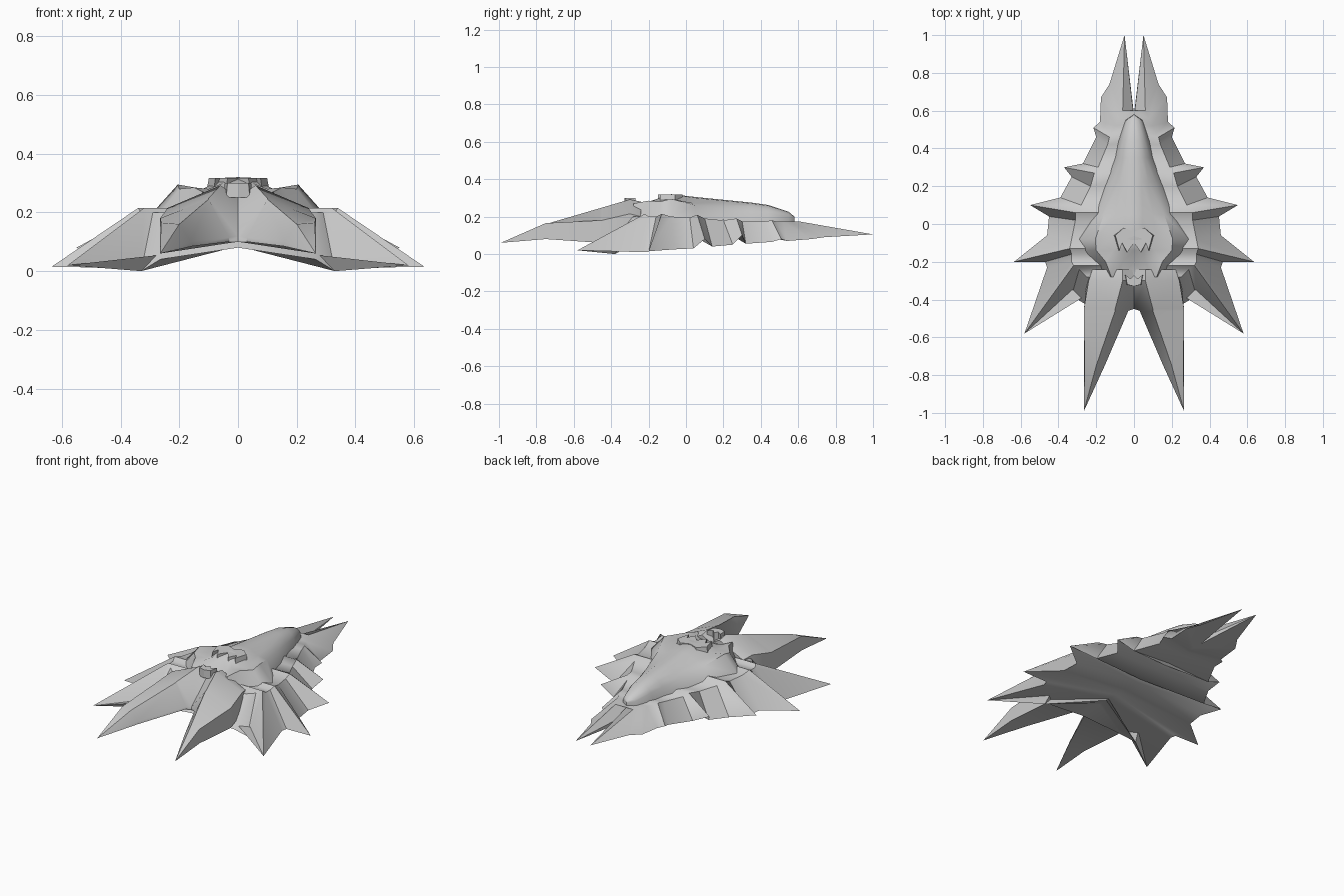
import bpy, bmesh

mat = bpy.data.materials.new("pale_grey")
mat.diffuse_color = (0.6, 0.6, 0.6, 1)


def finish(name, bm, angle):
    # mirror the half mesh across x = 0, weld it and smooth it
    geom = bm.verts[:] + bm.edges[:] + bm.faces[:]
    new = bmesh.ops.duplicate(bm, geom=geom)["geom"]
    for v in [g for g in new if isinstance(g, bmesh.types.BMVert)]:
        v.co.x *= -1
    bmesh.ops.remove_doubles(bm, verts=bm.verts[:], dist=0.0005)
    bmesh.ops.recalc_face_normals(bm, faces=bm.faces[:])
    me = bpy.data.meshes.new(name)
    bm.to_mesh(me)
    bm.free()
    me.materials.append(mat)
    ob = bpy.data.objects.new(name, me)
    bpy.context.collection.objects.link(ob)
    bpy.ops.object.select_all(action='DESELECT')
    ob.select_set(True)
    bpy.context.view_layer.objects.active = ob
    bpy.ops.object.shade_smooth_by_angle(angle=angle)
    return ob


def loft(name, rows, closed=False, caps=False, angle=0.6):
    # skin neighbouring rows of points
    bm = bmesh.new()
    grid = [[bm.verts.new(p) for p in r] for r in rows]
    n = len(grid[0])
    for a, b in zip(grid, grid[1:]):
        for i in range(n if closed else n - 1):
            j = (i + 1) % n
            bm.faces.new((a[i], a[j], b[j], b[i]))
    if caps:
        bm.faces.new(grid[-1])
    return finish(name, bm, angle)


def plate(name, outline, z_bottom, z_top):
    # extruded half outline; outline starts and ends on x = 0
    bm = bmesh.new()
    lo = [bm.verts.new((x, y, z_bottom)) for x, y in outline]
    hi = [bm.verts.new((x * 0.9, y, z_top)) for x, y in outline]
    bm.faces.new(lo)
    bm.faces.new(hi)
    for i in range(len(lo) - 1):
        bm.faces.new((lo[i], lo[i + 1], hi[i + 1], hi[i]))
    return finish(name, bm, 0.5)


# spiked shell: rim from back to front, and the shoulder above it
rim = [(0, .58, .12), (.05, 1, .105), (.13, .74, .09), (.175, .67, .08),
       (.18, .54, .07), (.215, .51, .08), (.2, .46, .065), (.27, .32, .055),
       (.37, .3, .1), (.33, .25, .05), (.39, .14, .04), (.55, .1, .08),
       (.45, .04, .03), (.46, -.06, .025), (.635, -.2, .015), (.47, -.2, .012),
       (.46, -.23, .01), (.58, -.58, .02), (.33, -.38, 0), (.265, -.42, .04),
       (0, -.45, .08)]
shoulder = [(0, .56, .17), (.06, .6, .175), (.08, .56, .175), (.1, .52, .175),
            (.12, .48, .175), (.13, .46, .18), (.14, .42, .175), (.19, .3, .175),
            (.21, .27, .19), (.23, .2, .18), (.28, .1, .19), (.31, .06, .21),
            (.31, .02, .195), (.33, -.08, .2), (.34, -.13, .215), (.33, -.16, .2),
            (.33, -.2, .2), (.32, -.22, .215), (.29, -.24, .2), (.25, -.28, .2),
            (0, -.3, .2)]
rows = []
for r, s in zip(rim, shoulder):
    y = s[1]
    rows.append([(0, y, s[2]), s, r, (0, min(y, .58), .085)])
loft("spiked_shell", rows, angle=0.7)

# two long front prongs, each section: y, then (x, z) points
sections = [
    (-.99, [(.265, .06)] * 5),
    (-.75, [(.155, .085), (.16, .1), (.2, .16), (.262, .165), (.265, .08)]),
    (-.46, [(.03, .1), (.03, .115), (.1, .245), (.265, .18), (.265, .06)]),
    (-.45, [(0, .1), (0, .118), (.1, .248), (.265, .18), (.265, .06)]),
    (-.30, [(0, .15), (0, .25), (.06, .292), (.24, .215), (.25, .1)]),
    (-.24, [(0, .16), (0, .25), (.06, .28), (.22, .2), (.23, .1)]),
]
loft("front_prongs", [[(x, y, z) for x, z in pts] for y, pts in sections],
     closed=True, caps=True)

# lobed crown on top: y, centre height, then (x, z) out to the base edge
crown = [
    (.58, .2, (0, .2), (0, .195), (0, .19), (0, .17)),
    (.55, .225, (.02, .222), (.035, .21), (.04, .2), (.045, .17)),
    (.44, .262, (.03, .258), (.055, .24), (.07, .22), (.083, .17)),
    (.35, .275, (.035, .27), (.06, .255), (.085, .225), (.1, .17)),
    (.22, .288, (.04, .283), (.075, .26), (.115, .235), (.145, .18)),
    (.05, .305, (.045, .3), (.1, .27), (.16, .26), (.205, .19)),
    (-.08, .32, (.045, .318), (.12, .28), (.205, .295), (.29, .2)),
    (-.14, .3, (.05, .3), (.11, .275), (.2, .28), (.265, .2)),
    (-.2, .26, (.06, .26), (.1, .28), (.15, .285), (.2, .2)),
    (-.28, .25, (.06, .25), (.095, .255), (.12, .27), (.14, .2)),
]
loft("crown", [[(0, y, c)] + [(x, y, z) for x, z in pts] for y, c, *pts in crown],
     angle=0.8)

# notched crest and small front tooth
plate("crest", [(0, -.04), (.06, -.02), (.11, -.06), (.085, -.14),
                (.07, -.1), (.04, -.15), (0, -.1)], .26, .318)
plate("front_tooth", [(0, -.27), (.02, -.29), (.05, -.27), (.04, -.32),
                      (0, -.33)], .25, .3)
